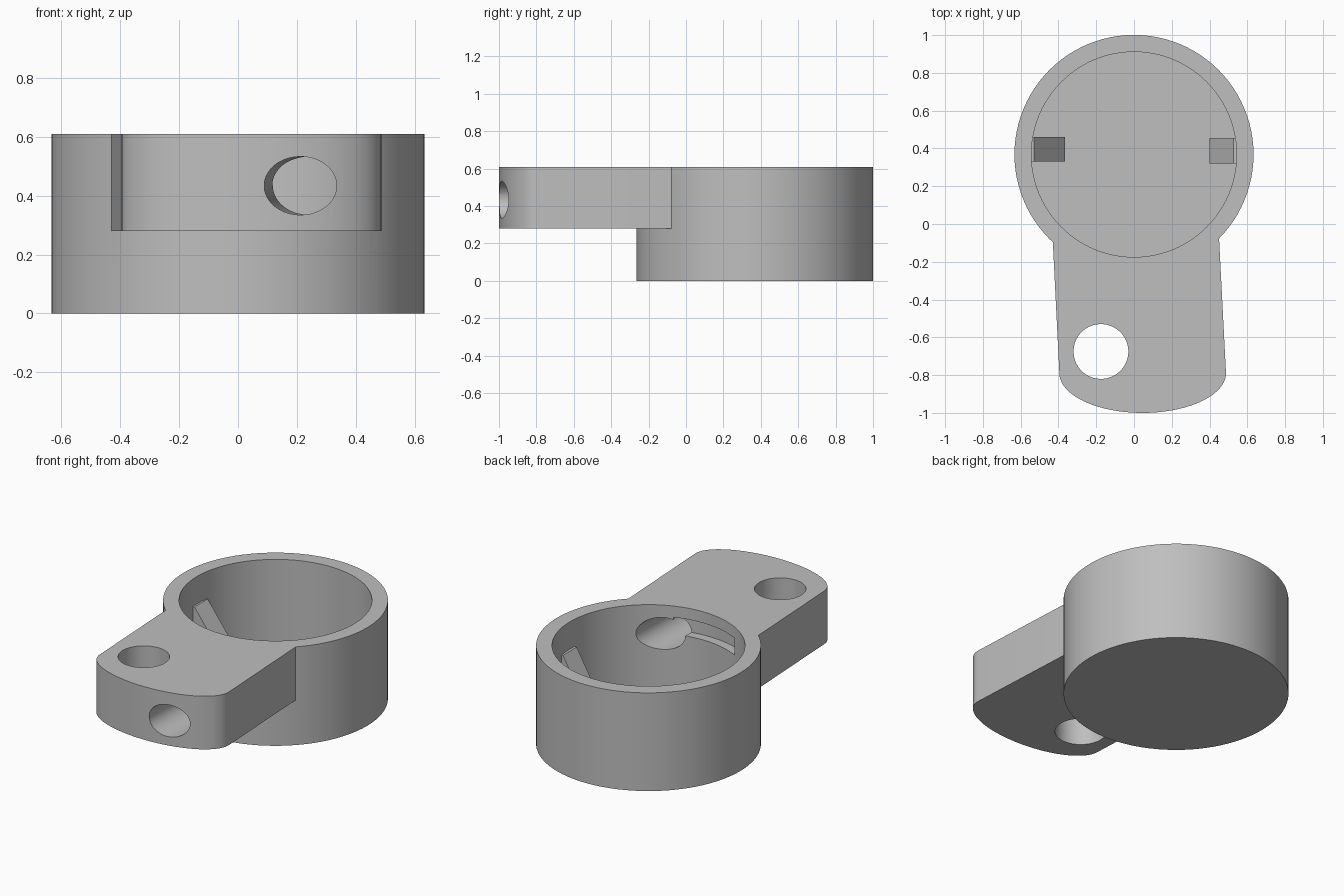
import bpy, bmesh, math
from mathutils import Matrix

cube = bpy.data.objects.get("Cube")
if cube:
    bpy.data.objects.remove(cube, do_unlink=True)

grey = bpy.data.materials.new("plain grey")
grey.use_nodes = True
grey.diffuse_color = (0.52, 0.52, 0.52, 1)
grey.node_tree.nodes["Principled BSDF"].inputs["Base Color"].default_value = (0.52, 0.52, 0.52, 1)

CUP_Y, OUTER, INNER, HEIGHT, FLOOR = 0.368, 0.633, 0.543, 0.61, 0.09
SIDES = 96


def arc(cx, cy, rx, ry, start, end, steps):
    """Points along an elliptical arc, angles in degrees."""
    angles = [math.radians(start + (end - start) * i / steps) for i in range(steps + 1)]
    return [(cx + rx * math.cos(a), cy + ry * math.sin(a)) for a in angles]


def circle(cx, cy, rx, ry):
    return arc(cx, cy, rx, ry, 0, 360, SIDES)[:-1]


def prism(name, outline, low, high, matrix=Matrix()):
    """Extrude a flat outline between two heights."""
    bm = bmesh.new()
    base = bm.faces.new([bm.verts.new((x, y, low)) for x, y in outline])
    new = bmesh.ops.extrude_face_region(bm, geom=[base])["geom"]
    bmesh.ops.translate(bm, vec=(0, 0, high - low),
                        verts=[v for v in new if isinstance(v, bmesh.types.BMVert)])
    bmesh.ops.recalc_face_normals(bm, faces=bm.faces)
    bm.transform(matrix)
    mesh = bpy.data.meshes.new(name)
    bm.to_mesh(mesh)
    bm.free()
    mesh.materials.append(grey)
    obj = bpy.data.objects.new(name, mesh)
    bpy.context.collection.objects.link(obj)
    return obj


def combine(target, tool, operation):
    """Apply a boolean and discard the tool object."""
    tool.hide_render = True
    mod = target.modifiers.new(operation, 'BOOLEAN')
    mod.operation, mod.object, mod.solver = operation, tool, 'EXACT'
    bpy.context.view_layer.objects.active = target
    bpy.ops.object.modifier_apply(modifier=mod.name)
    bpy.data.objects.remove(tool, do_unlink=True)


# Round cup with the tapered, round-ended arm
body = prism("cup_with_arm", circle(0, CUP_Y, OUTER, OUTER), 0, HEIGHT)
arm_outline = [(0.3, 0.1), (-0.3, 0.1), (-0.43, -0.09)]
arm_outline += arc(0.046, -0.79, 0.441, 0.21, 180, 360, 40) + [(0.45, -0.07)]
combine(body, prism("arm", arm_outline, 0.28, HEIGHT), 'UNION')

# Cup cavity and vertical hole in the arm
combine(body, prism("cavity", circle(0, CUP_Y, INNER, INNER), FLOOR, 0.8), 'DIFFERENCE')
combine(body, prism("arm_hole", circle(-0.175, -0.675, 0.145, 0.145), 0.1, 0.8), 'DIFFERENCE')

# Slightly slanted bore from the arm tip into the cavity
bore_matrix = (Matrix.Translation((0.212, -0.98, 0.434))
               @ Matrix.Rotation(math.radians(-2), 4, 'Z')
               @ Matrix.Rotation(math.radians(90), 4, 'X'))
combine(body, prism("bore", circle(0, 0, 0.122, 0.099), -1.1, 0.2, bore_matrix), 'DIFFERENCE')

# Curved slot in the inner wall beside the bore
slot_outline = arc(0, CUP_Y, 0.6, 0.6, 242, 290, 24) + arc(0, CUP_Y, 0.5, 0.5, 290, 242, 24)
combine(body, prism("slot", slot_outline, 0.435, 0.54), 'DIFFERENCE')

# Sloped catches on both sides of the cavity
upright = Matrix.Rotation(math.radians(90), 4, 'X')
for name, side, tip, top, near, far in (("right_catch", -1, 0.365, 0.53, 0.33, 0.46),
                                        ("left_catch", 1, 0.40, 0.527, 0.32, 0.455)):
    profile = [(0.57, 0.05), (tip, 0.05), (tip, 0.22), (top, 0.44), (0.57, 0.44)]
    prism(name, [(side * x, z) for x, z in profile], -far, -near, upright)

# Smooth the round walls and keep the edges crisp
bpy.ops.object.select_all(action='DESELECT')
body.select_set(True)
bpy.context.view_layer.objects.active = body
bpy.ops.object.shade_smooth_by_angle(angle=math.radians(30))
